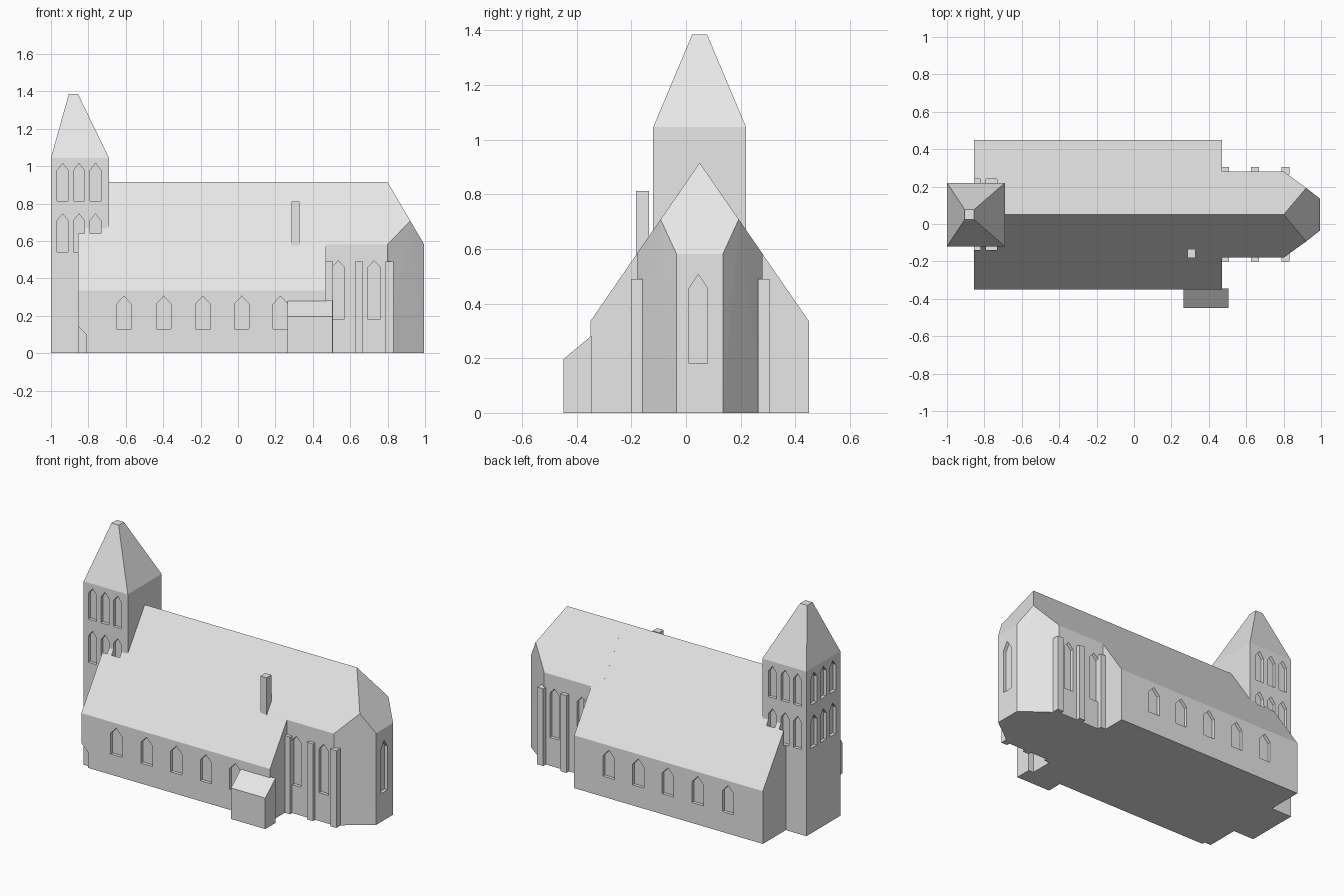
import bpy, bmesh
from mathutils import Matrix, Vector

if "Cube" in bpy.data.objects:
    bpy.data.objects.remove(bpy.data.objects["Cube"])

stone = bpy.data.materials.new("grey stone")
stone.diffuse_color = (0.8, 0.8, 0.8, 1)
stone.use_nodes = True
stone.node_tree.nodes["Principled BSDF"].inputs["Base Color"].default_value = stone.diffuse_color


def finish(name, bm):
    bmesh.ops.recalc_face_normals(bm, faces=bm.faces)
    me = bpy.data.meshes.new(name)
    bm.to_mesh(me)
    bm.free()
    me.materials.append(stone)
    ob = bpy.data.objects.new(name, me)
    bpy.context.collection.objects.link(ob)
    return ob


def hull(name, points):
    """Convex solid around the given corner points."""
    bm = bmesh.new()
    verts = [bm.verts.new(p) for p in points]
    bmesh.ops.convex_hull(bm, input=verts)
    bmesh.ops.dissolve_limit(bm, angle_limit=0.01, verts=bm.verts, edges=bm.edges)
    return finish(name, bm)


def box_points(x0, x1, y0, y1, z0, z1):
    return [(x, y, z) for x in (x0, x1) for y in (y0, y1) for z in (z0, z1)]


def cutter(name, windows):
    """Pointed-arch prisms: (wall, centre along wall, width, sill, shoulder, tip, from, to)."""
    bm = bmesh.new()
    for axis, c, w, z0, z1, z2, d0, d1 in windows:
        h = w / 2
        prof = [(c - h, z0), (c + h, z0), (c + h, z1), (c, z2), (c - h, z1)]
        ring = [bm.verts.new((a, d0, z) if axis == "y" else (d0, a, z)) for a, z in prof]
        face = bm.faces.new(ring)
        out = bmesh.ops.extrude_face_region(bm, geom=[face])
        step = (0, d1 - d0, 0) if axis == "y" else (d1 - d0, 0, 0)
        bmesh.ops.translate(bm, vec=step,
                            verts=[g for g in out["geom"] if isinstance(g, bmesh.types.BMVert)])
    ob = finish(name, bm)
    ob.hide_render = True
    ob.hide_viewport = True
    ob.display_type = "WIRE"
    return ob


def cut(ob, tool):
    mod = ob.modifiers.new("openings", "BOOLEAN")
    mod.operation = "DIFFERENCE"
    mod.solver = "EXACT"
    mod.object = tool


MID = 0.05  # ridge line of the building
DEPTH = 0.02

# Nave with its steep gabled roof
nave = hull("nave", [(x, y, z) for x in (-0.855, 0.47)
                     for y, z in ((-0.35, 0), (0.45, 0), (0.45, 0.335), (MID, 0.915), (-0.35, 0.335))])

# Choir with three-sided apse and hipped end
choir_pts = [(0.80, MID, 0.915), (0.40, MID, 0.915)]
for s in (-1, 1):
    for x, dy in ((0.40, 0.23), (0.80, 0.23), (0.995, 0.085)):
        choir_pts += [(x, MID + s * dy, 0), (x, MID + s * dy, 0.582)]
    choir_pts.append((0.921, MID + s * 0.143, 0.708))
choir = hull("choir", choir_pts)

# Tower and spire with a small blunt top
tower = hull("tower", box_points(-1, -0.69, -0.12, 0.22, 0, 1.045))
hull("spire", box_points(-1, -0.69, -0.12, 0.22, 1.045, 1.045)
     + box_points(-0.905, -0.855, 0.023, 0.077, 1.385, 1.385))

# Buttresses along the choir
for i, x in enumerate((0.486, 0.647, 0.81)):
    for side, y in (("south", -0.18), ("north", 0.285)):
        hull(f"buttress_{side}_{i + 1}",
             box_points(x - 0.021, x + 0.021, y - 0.021, y + 0.021, 0, 0.49))

# Chimney and lean-to porch
hull("chimney", box_points(0.285, 0.33, -0.183, -0.135, 0.5, 0.812))
hull("porch", [(x, y, z) for x in (0.265, 0.505)
               for y, z in ((-0.448, 0), (-0.345, 0), (-0.345, 0.283), (-0.448, 0.197))])

# Window recesses
nave_win, choir_win, tower_win = [], [], []
for wall, s in ((-0.35, 1), (0.45, -1)):
    for x in (-0.61, -0.397, -0.188, 0.02, 0.227):
        nave_win.append(("y", x, 0.08, 0.13, 0.262, 0.305, wall - s * 0.05, wall + s * DEPTH))
for wall, s in ((-0.18, 1), (0.28, -1)):
    for x in (0.536, 0.728):
        choir_win.append(("y", x, 0.064, 0.18, 0.46, 0.495, wall - s * 0.05, wall + s * DEPTH))
choir_win.append(("x", 0.045, 0.068, 0.18, 0.455, 0.507, 1.05, 0.995 - DEPTH))
rows = ((0.54, 0.708, 0.745), (0.815, 0.978, 1.015))
for z0, z1, z2 in rows:
    for wall, s in ((-0.12, 1), (0.22, -1)):
        for x in (-0.938, -0.85, -0.762):
            tower_win.append(("y", x, 0.058, z0, z1, z2, wall - s * DEPTH, wall + s * DEPTH))
    for y in (-0.045, MID, 0.145):
        tower_win.append(("x", y, 0.058, z0, z1, z2, -1.02, -1 + DEPTH))

# Small arched nick at the foot of the nave's south-west corner
corner = [("y", -0.855, 0.09, -0.1, 0.1, 0.145, -0.40, -0.35 + DEPTH)]

tower_cut = cutter("tower_window_cutter", tower_win)
cut(tower, tower_cut)
cut(nave, tower_cut)  # the low tower windows also notch the nave roof
cut(nave, cutter("nave_window_cutter", nave_win + corner))
cut(choir, cutter("choir_window_cutter", choir_win))
